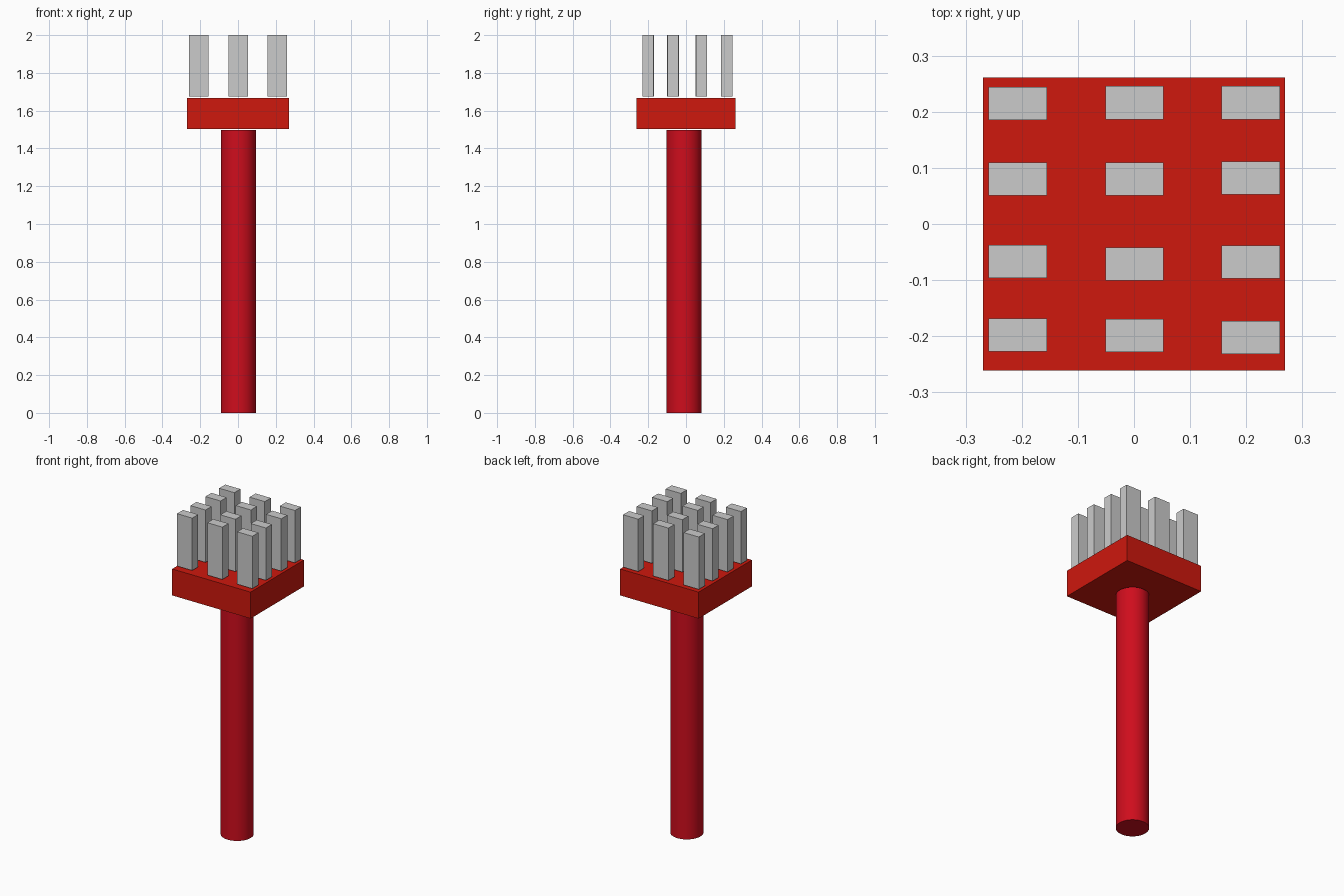
import bpy

if "Cube" in bpy.data.objects:
    bpy.data.objects.remove(bpy.data.objects["Cube"])


def material(name, rgb):
    mat = bpy.data.materials.new(name)
    mat.diffuse_color = (*rgb, 1.0)
    mat.use_nodes = True
    mat.node_tree.nodes["Principled BSDF"].inputs["Base Color"].default_value = mat.diffuse_color
    return mat


def box(name, x, y, z0, z1, width, depth, mat=None):
    bpy.ops.mesh.primitive_cube_add(size=1, location=(x, y, (z0 + z1) / 2))
    obj = bpy.context.object
    obj.name = name
    obj.scale = (width, depth, z1 - z0)
    bpy.ops.object.transform_apply(location=False, rotation=False, scale=True)
    if mat:
        obj.data.materials.append(mat)
    return obj


# Round handle
HANDLE_TOP = 1.497
bpy.ops.mesh.primitive_cylinder_add(vertices=64, radius=0.093, depth=HANDLE_TOP,
                                    location=(0.002, -0.011, HANDLE_TOP / 2))
handle = bpy.context.object
handle.name = "handle"
handle.data.materials.append(material("handle_red", (0.62, 0.004, 0.012)))
bpy.ops.object.shade_smooth_by_angle()

# Brush head block
box("head", 0, 0, 1.503, 1.667, 0.538, 0.522,
    material("head_red", (0.62, 0.009, 0.004)))

# Bristle tufts: three columns of four, slightly uneven rows
columns = {
    -0.207: (0.215, 0.080, -0.067, -0.198),
    0.001: (0.216, 0.080, -0.071, -0.199),
    0.208: (0.216, 0.082, -0.068, -0.202),
}
for c, (x, rows) in enumerate(columns.items(), 1):
    for r, y in enumerate(rows, 1):
        box(f"bristle_{c}_{r}", x, y, 1.675, 2.0, 0.104, 0.059)
